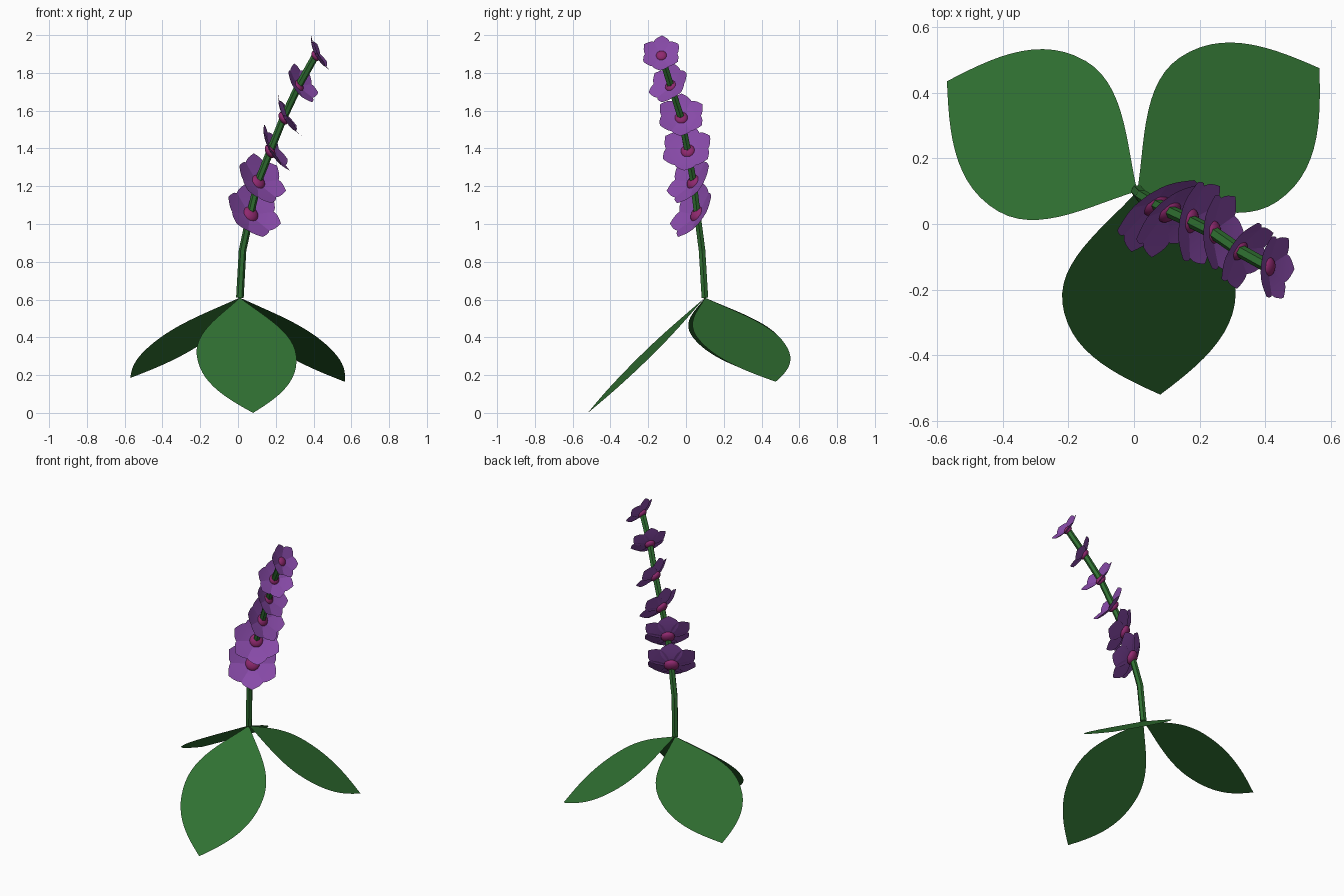
import bpy, bmesh, math
from mathutils import Vector, Matrix
from mathutils.geometry import interpolate_bezier

if "Cube" in bpy.data.objects:
    bpy.data.objects.remove(bpy.data.objects["Cube"])


def material(name, rgb):
    m = bpy.data.materials.new(name)
    m.use_nodes = True
    m.diffuse_color = (*rgb, 1)
    m.node_tree.nodes["Principled BSDF"].inputs["Base Color"].default_value = (*rgb, 1)
    return m


GREEN = material("leaf green", (0.03, 0.165, 0.032))
PURPLE = material("petal purple", (0.25, 0.07, 0.40))
MAGENTA = material("bud magenta", (0.28, 0.022, 0.16))


def finish(name, bm, mat, smooth=True):
    mesh = bpy.data.meshes.new(name)
    bm.to_mesh(mesh)
    bm.free()
    mesh.materials.append(mat)
    obj = bpy.data.objects.new(name, mesh)
    bpy.context.collection.objects.link(obj)
    if smooth:
        bpy.ops.object.select_all(action="DESELECT")
        obj.select_set(True)
        bpy.context.view_layer.objects.active = obj
        bpy.ops.object.shade_smooth_by_angle()
    return obj


def frame(along, normal, origin):
    """Matrix with x along the blade and z on its upper side."""
    x = along.normalized()
    y = normal.cross(x).normalized()
    m = Matrix((x, y, x.cross(y))).transposed().to_4x4()
    return Matrix.Translation(origin) @ m


def blade(bm, length, half_width, peak, cup, matrix, steps=9):
    """Pointed oval sheet: a bezier outline mirrored about its midrib."""
    first = interpolate_bezier((0, 0), (0.3 * peak, 0.4), (0.58 * peak, 1), (peak, 1), steps)
    rest = 1 - peak
    second = interpolate_bezier((peak, 1), (peak + 0.48 * rest, 1),
                                (peak + 0.75 * rest, 0.5), (1, 0), steps)
    rows = []
    for t, f in first + second[1:]:
        t = min(t, 1)
        rise = cup * t ** 1.3
        sides = (0,) if f < 0.001 else (-1, 0, 1)
        rows.append([bm.verts.new(matrix @ Vector((t * length, s * f * half_width, rise)))
                     for s in sides])
    for a, b in zip(rows, rows[1:]):
        if len(a) == 1:
            bm.faces.new((a[0], b[1], b[0]))
            bm.faces.new((a[0], b[2], b[1]))
        elif len(b) == 1:
            bm.faces.new((a[0], b[0], a[1]))
            bm.faces.new((a[1], b[0], a[2]))
        else:
            for i in range(2):
                bm.faces.new((a[i], b[i], b[i + 1], a[i + 1]))


# Leaves: three flat blades hanging from the foot of the stem
UP = Vector((0, 0, 1))
foot = Vector((0.01, 0.10, 0.61))
tips = {"front_leaf": (0.08, -0.52, 0.0),
        "back_left_leaf": (0.565, 0.475, 0.165),
        "back_right_leaf": (-0.57, 0.435, 0.185)}
for name, tip in tips.items():
    axis = Vector(tip) - foot
    bm = bmesh.new()
    blade(bm, axis.length, 0.265, 0.5, 0, frame(axis, UP, foot), 14)
    finish(name, bm, GREEN)

# Flowers: position on the stem and heading of each face, in degrees from +x
flowers = [((0.065, 0.06, 1.05), -57), ((0.105, 0.04, 1.22), -50),
           ((0.17, 0.01, 1.385), -11), ((0.24, -0.025, 1.56), -2),
           ((0.32, -0.08, 1.73), -33), ((0.41, -0.13, 1.89), -5)]

# Stem: six-sided tube following the flower centres
path = [foot, Vector((0.024, 0.085, 0.86))] + [Vector(p) for p, _ in flowers]
bm = bmesh.new()
rings = []
for i, p in enumerate(path):
    tangent = path[min(i + 1, len(path) - 1)] - path[max(i - 1, 0)]
    m = frame(Vector((1, 0, 0)) - tangent * (tangent.x / tangent.length_squared), tangent, p)
    angles = [k * math.tau / 6 for k in range(6)]
    rings.append([bm.verts.new(m @ Vector((0.02 * math.cos(a), 0.02 * math.sin(a), 0)))
                  for a in angles])
for a, b in zip(rings, rings[1:]):
    for k in range(6):
        n = (k + 1) % 6
        bm.faces.new((a[k], a[n], b[n], b[k]))
bm.faces.new(rings[0][::-1])
bm.faces.new(rings[-1])
finish("stem", bm, GREEN, smooth=False)

# Each flower: six cupped petals around a flattened bud, shrinking upwards
for i, (pos, heading) in enumerate(flowers):
    radius = 0.162 - 0.0112 * i
    yaw, pitch = math.radians(heading), math.radians(29)
    normal = Vector((math.cos(yaw) * math.cos(pitch),
                     math.sin(yaw) * math.cos(pitch), math.sin(pitch)))
    upright = UP - normal * normal.z
    face = frame(upright, normal, Vector(pos))

    bm = bmesh.new()
    for k in range(6):
        turn = Matrix.Rotation(k * math.tau / 6, 4, "Z")
        blade(bm, radius, radius * 0.42, 0.62, radius * 0.3, face @ turn, 6)
    finish(f"petals_{i + 1}", bm, PURPLE)

    bm = bmesh.new()
    size = radius * 0.28
    bmesh.ops.create_uvsphere(bm, u_segments=16, v_segments=10, radius=size,
                              matrix=face @ Matrix.Diagonal((1, 1, 0.6, 1)))
    finish(f"bud_{i + 1}", bm, MAGENTA)
